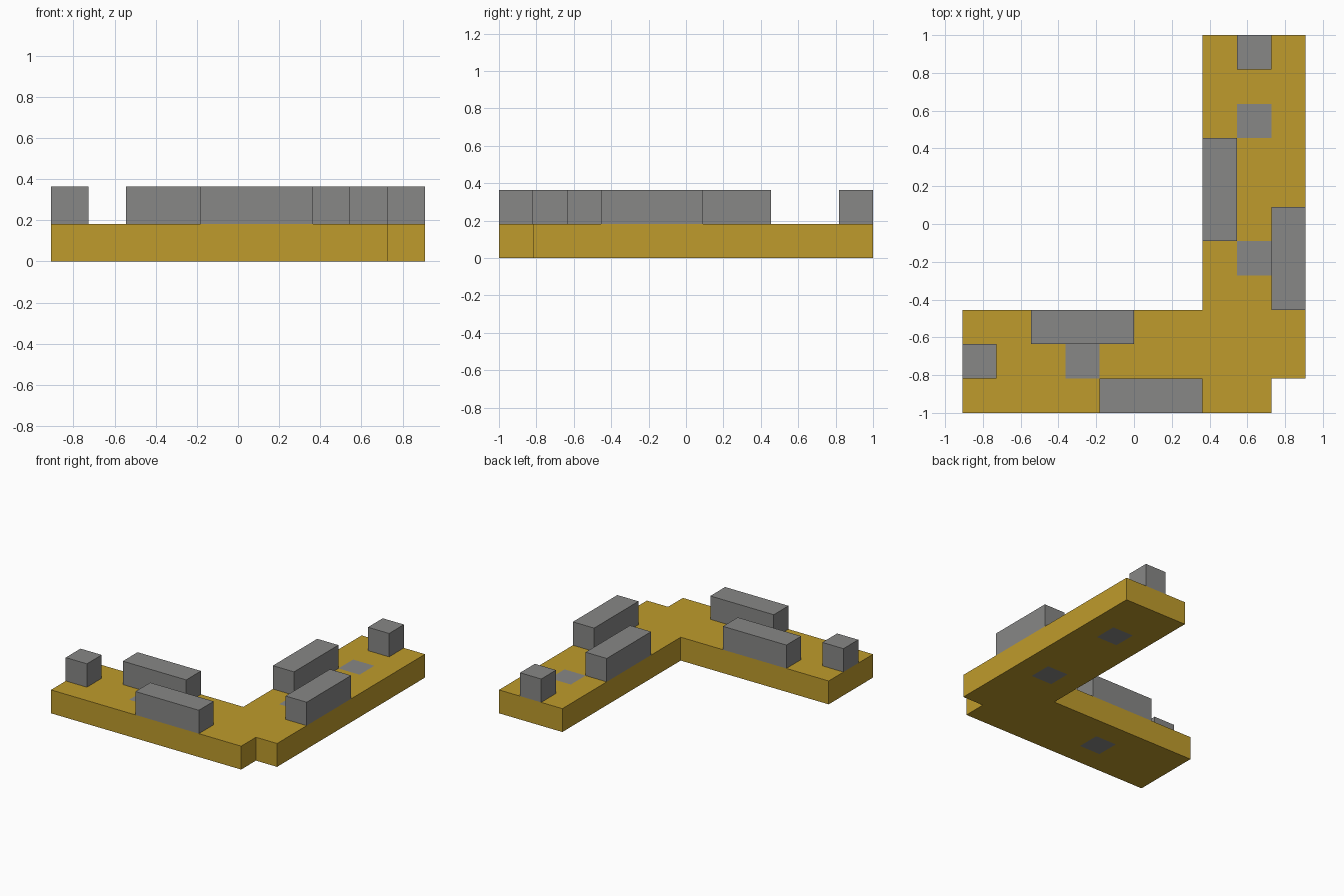
import bpy, bmesh

cube = bpy.data.objects.get("Cube")
if cube:
    bpy.data.objects.remove(cube, do_unlink=True)

U = 2 / 11  # one tile


def material(name, rgb):
    m = bpy.data.materials.new(name)
    m.use_nodes = True
    color = (*rgb, 1)
    m.diffuse_color = color
    m.node_tree.nodes["Principled BSDF"].inputs["Base Color"].default_value = color
    return m


gold = material("gold", (0.52, 0.33, 0.025))
grey = material("grey", (0.245, 0.245, 0.24))


def add_object(name, bm, mats):
    bmesh.ops.recalc_face_normals(bm, faces=bm.faces)
    mesh = bpy.data.meshes.new(name)
    bm.to_mesh(mesh)
    bm.free()
    for m in mats:
        mesh.materials.append(m)
    obj = bpy.data.objects.new(name, mesh)
    bpy.context.collection.objects.link(obj)
    return obj


def in_floor(col, row):
    """L-shaped plan, with a notch at the outer corner."""
    return (col >= 7 or row < 3) and (col, row) != (9, 0)


# Floor slab: tiles one unit thick, three of them grey
grey_tiles = {(8, 8), (8, 4), (3, 1)}
bm = bmesh.new()
for col in range(10):
    for row in range(11):
        if in_floor(col, row):
            corners = ((0, 0), (1, 0), (1, 1), (0, 1))
            face = bm.faces.new([bm.verts.new(((col + a - 5) * U, (row + b - 5.5) * U, 0))
                                 for a, b in corners])
            face.material_index = int((col, row) in grey_tiles)
bmesh.ops.remove_doubles(bm, verts=bm.verts, dist=0.001)
top = bmesh.ops.extrude_face_region(bm, geom=bm.faces[:], use_keep_orig=True)["geom"]
bmesh.ops.translate(bm, vec=(0, 0, U),
                    verts=[g for g in top if isinstance(g, bmesh.types.BMVert)])
bm.normal_update()
for face in bm.faces:
    if abs(face.normal.z) < 0.5:
        face.material_index = 0
add_object("floor", bm, [gold, grey])


# Grey blocks standing on the floor: column, row, width, depth in tiles
def block(name, col, row, width, depth):
    bm = bmesh.new()
    bmesh.ops.create_cube(bm, size=U)
    bmesh.ops.scale(bm, vec=(width, depth, 1), verts=bm.verts)
    obj = add_object(name, bm, [grey])
    obj.location = ((col + width / 2 - 5) * U, (row + depth / 2 - 5.5) * U, 1.5 * U)


block("back_end_block", 8, 10, 1, 1)
block("right_end_block", 0, 1, 1, 1)
block("back_arm_inner_wall", 7, 5, 1, 3)
block("back_arm_outer_wall", 9, 3, 1, 3)
block("side_arm_inner_wall", 2, 2, 3, 1)
block("side_arm_outer_wall", 4, 0, 3, 1)
